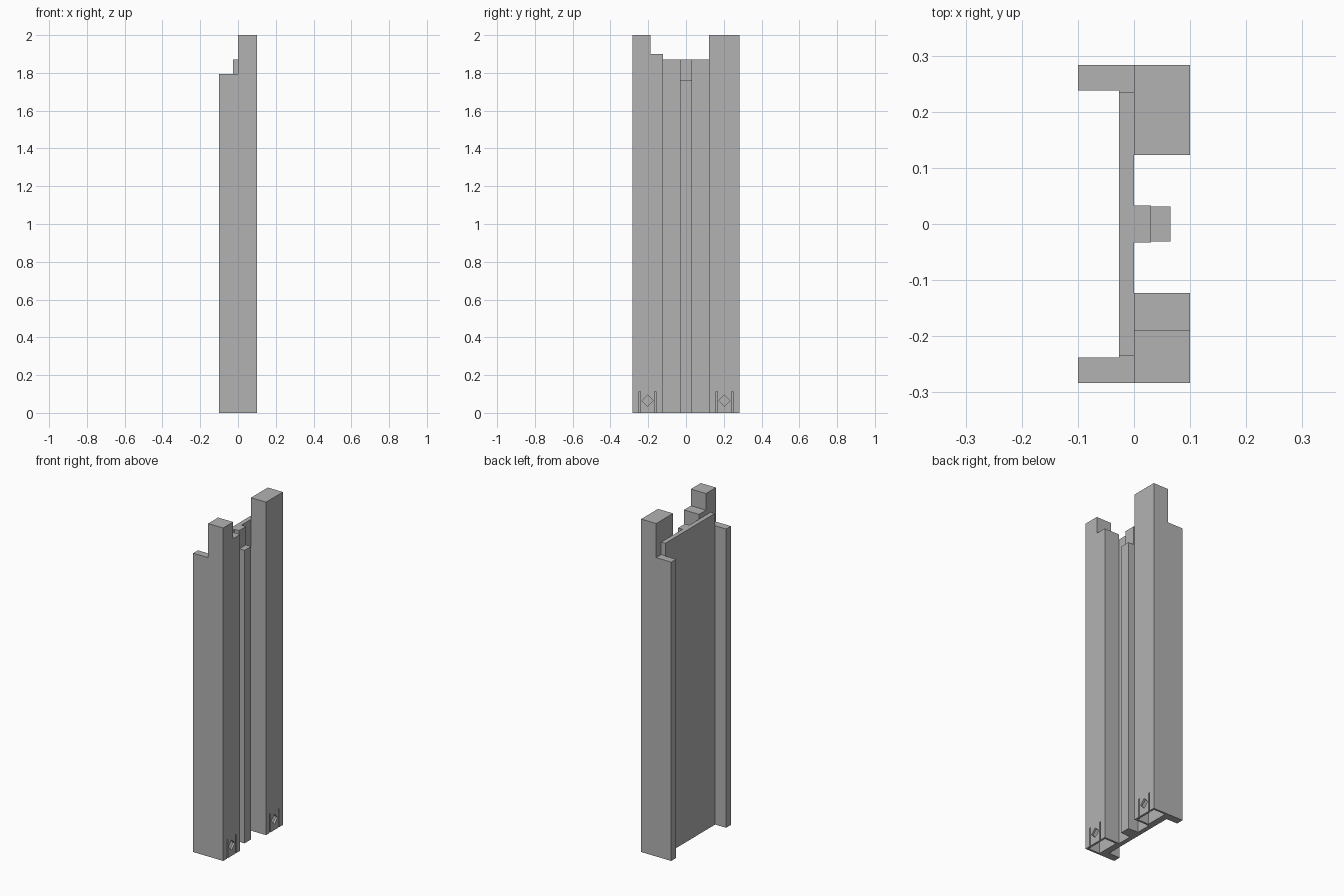
import bpy, bmesh
from mathutils import Vector

cube = bpy.data.objects.get("Cube")
if cube:
    bpy.data.objects.remove(cube, do_unlink=True)

grey = bpy.data.materials.new("concrete grey")
grey.use_nodes = True
COLOUR = (0.45, 0.45, 0.45, 1)
grey.diffuse_color = COLOUR
grey.node_tree.nodes["Principled BSDF"].inputs["Base Color"].default_value = COLOUR


def prism(name, outline, offset):
    """Extrude a closed planar outline of 3D points along an offset."""
    bm = bmesh.new()
    face = bm.faces.new([bm.verts.new(p) for p in outline])
    ext = bmesh.ops.extrude_face_region(bm, geom=[face])
    moved = [v for v in ext["geom"] if isinstance(v, bmesh.types.BMVert)]
    bmesh.ops.translate(bm, verts=moved, vec=Vector(offset))
    # extruding leaves the start face in place; make a consistent solid
    bmesh.ops.recalc_face_normals(bm, faces=bm.faces)
    mesh = bpy.data.meshes.new(name)
    bm.to_mesh(mesh)
    bm.free()
    mesh.materials.append(grey)
    obj = bpy.data.objects.new(name, mesh)
    bpy.context.collection.objects.link(obj)
    return obj


def box(name, x, y, z):
    outline = [(x[0], y[0], z[0]), (x[1], y[0], z[0]),
               (x[1], y[1], z[0]), (x[0], y[1], z[0])]
    return prism(name, outline, (0, 0, z[1] - z[0]))


def cut(target, cutter):
    cutter.hide_render = True
    mod = target.modifiers.new("cut", "BOOLEAN")
    mod.operation = "DIFFERENCE"
    mod.solver = "EXACT"
    mod.object = cutter
    bpy.context.view_layer.objects.active = target
    bpy.ops.object.modifier_apply(modifier=mod.name)
    bpy.data.objects.remove(cutter, do_unlink=True)


DEPTH, OUTER, INNER = 0.1, 0.283, 0.123
WALL, DOOR = 0.012, 0.203

# Central slab and the stepped column on its face
box("central_slab", (-0.027, 0), (-0.235, 0.235), (0, 1.87))
box("column_inner", (0, 0.03), (-0.033, 0.033), (0, 1.87))
box("column_outer", (0.03, 0.065), (-0.031, 0.031), (0, 1.76))

# Tower profiles in y and z: one stepped, one plain
profiles = {
    "stepped": (-1, [(OUTER, 0), (OUTER, 2), (0.189, 2), (0.189, 1.9),
                     (INNER, 1.9), (INNER, 0)]),
    "plain": (1, [(OUTER, 0), (OUTER, 2), (INNER, 2), (INNER, 0)]),
}

for label, (side, profile) in profiles.items():
    tower = prism(label + "_tower", [(0, side * y, z) for y, z in profile],
                  (DEPTH, 0, 0))

    # Open lobby hollow underneath
    y_range = sorted((side * (INNER + WALL), side * (OUTER - WALL)))
    cut(tower, box("lobby_cutter", (WALL, DEPTH - WALL), y_range, (-0.05, 0.14)))

    # Tall door slots with a diamond window between them
    mid = side * DOOR
    for shift in (-0.041, 0.041):
        y = mid + shift
        cut(tower, box("slot_cutter", (DEPTH - 0.02, DEPTH + 0.02),
                       (y - 0.004, y + 0.004), (-0.05, 0.113)))
    r, zc = 0.03, 0.065
    diamond = [(mid - r, zc), (mid, zc - r), (mid + r, zc), (mid, zc + r)]
    cut(tower, prism("diamond_cutter", [(DEPTH - 0.02, y, z) for y, z in diamond],
                     (0.04, 0, 0)))

    # Lower wing behind each tower, lapping the slab end
    plan = [(-DEPTH, OUTER), (-DEPTH, 0.238), (-0.027, 0.238),
            (-0.027, 0.235), (0, 0.235), (0, OUTER)]
    prism(label + "_wing", [(x, side * y, 0) for x, y in plan], (0, 0, 1.795))
